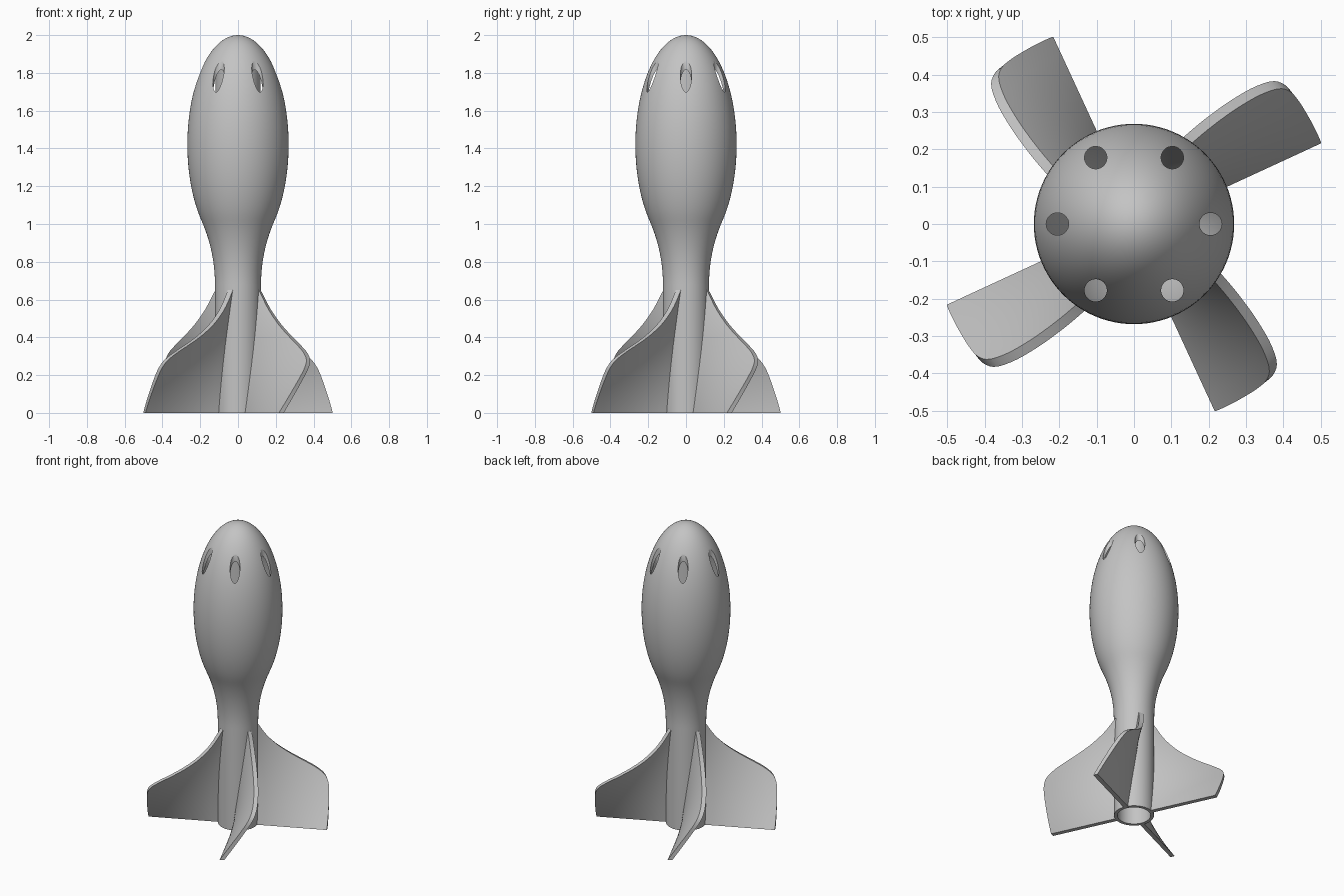
import bpy, bmesh, math

if "Cube" in bpy.data.objects:
    bpy.data.objects.remove(bpy.data.objects["Cube"], do_unlink=True)

grey = bpy.data.materials.new("plain_grey")
grey.use_nodes = True
grey.diffuse_color = (0.55, 0.55, 0.55, 1)
grey.node_tree.nodes["Principled BSDF"].inputs["Base Color"].default_value = (0.55, 0.55, 0.55, 1)

NECK, BELLY, BELLY_Z, HALF = 0.122, 0.268, 1.42, 0.58
JOIN, NECK_TOP = 1.02, 0.68


def make_object(name, bm):
    bmesh.ops.remove_doubles(bm, verts=bm.verts, dist=1e-5)
    bmesh.ops.recalc_face_normals(bm, faces=bm.faces)
    mesh = bpy.data.meshes.new(name)
    bm.to_mesh(mesh)
    bm.free()
    mesh.materials.append(grey)
    obj = bpy.data.objects.new(name, mesh)
    bpy.context.collection.objects.link(obj)
    return obj


def skin(bm, rings, closed):
    """Join neighbouring rings of points with quads."""
    rows = [[bm.verts.new(p) for p in ring] for ring in rings]
    n = len(rows[0])
    for i in range(len(rows) if closed else len(rows) - 1):
        a, b = rows[i], rows[(i + 1) % len(rows)]
        for j in range(n):
            k = (j + 1) % n
            bm.faces.new((a[j], a[k], b[k], b[j]))
    return rows


def lathe(name, profile, closed=False, steps=96):
    bm = bmesh.new()
    turn = [2 * math.pi * i / steps for i in range(steps)]
    skin(bm, [[(r * math.cos(a), r * math.sin(a), z) for a in turn] for r, z in profile], closed)
    return make_object(name, bm)


def smooth(obj):
    bpy.ops.object.select_all(action="DESELECT")
    obj.select_set(True)
    bpy.context.view_layer.objects.active = obj
    bpy.ops.object.shade_smooth_by_angle(angle=math.radians(35))


def cut(obj, cutter):
    mod = obj.modifiers.new("cut", "BOOLEAN")
    mod.operation, mod.solver, mod.object = "DIFFERENCE", "EXACT", cutter
    bpy.context.view_layer.objects.active = obj
    bpy.ops.object.modifier_apply(modifier=mod.name)
    bpy.data.objects.remove(cutter, do_unlink=True)


def egg(z, inset=0):
    q = (z - BELLY_Z) / (HALF - inset)
    return (BELLY - inset) * math.sqrt(max(0, 1 - q * q))


def flare(z):
    """Blend from the straight neck into the egg."""
    t, h = (z - NECK_TOP) / (JOIN - NECK_TOP), JOIN - NECK_TOP
    slope = (egg(JOIN + 0.001) - egg(JOIN)) / 0.001
    return (NECK * (2 * t**3 - 3 * t**2 + 1) + egg(JOIN) * (3 * t**2 - 2 * t**3)
            + slope * h * (t**3 - t**2))


# Body: egg-shaped head, narrow neck and open bore from below
outer = [(NECK - 0.002, 0), (NECK, NECK_TOP / 2)]
outer += [(flare(z), z) for z in (NECK_TOP + (JOIN - NECK_TOP) * i / 14 for i in range(14))]
start = math.asin((JOIN - BELLY_Z) / HALF)
for i in range(41):
    a = start + (math.pi / 2 - start) * i / 40
    outer.append((BELLY * math.cos(a), BELLY_Z + HALF * math.sin(a)))
bore = [(0, 1.86), (0.06, 1.85), (0.1, 1.8), (0.1, 0)]
body = lathe("body", outer + bore, closed=True)

# Hollow ring between the outer shell and the inner tube
WALL = 0.02
cavity = [(flare(z) - WALL, z) for z in (0.92, 0.96, 1.0)]
cavity += [(egg(z, WALL), z) for z in (1.04 + 0.86 * i / 30 for i in range(31))]
cavity += [(0.12, 1.9), (0.12, 0.92)]
cut(body, lathe("cavity_cutter", cavity, closed=True))

# Six vertical holes in the nose
bm = bmesh.new()
for k in range(6):
    a = math.radians(60 * k)
    made = bmesh.ops.create_cone(bm, cap_ends=True, segments=32, radius1=0.03, radius2=0.03, depth=0.5)
    bmesh.ops.translate(bm, verts=made["verts"], vec=(0.205 * math.cos(a), 0.205 * math.sin(a), 1.75))
cut(body, make_object("hole_cutter", bm))
smooth(body)

# Twisted fins: outer radius at each height
EDGE = [(0, 0.546), (0.12, 0.548), (0.2, 0.55), (0.24, 0.548), (0.28, 0.532), (0.32, 0.485),
        (0.36, 0.42), (0.4, 0.355), (0.44, 0.298), (0.48, 0.25), (0.55, 0.186), (0.65, 0.122)]
ROOT, HALF_THICK, TWIST = 0.108, 0.014, math.radians(70)


def edge_radius(z):
    """Smooth curve through the fin outline."""
    i = max(k for k in range(len(EDGE) - 1) if EDGE[k][0] <= z)
    (z0, r0), (z1, r1) = EDGE[i], EDGE[i + 1]

    def tangent(k):
        a, b = EDGE[max(k - 1, 0)], EDGE[min(k + 1, len(EDGE) - 1)]
        return (b[1] - a[1]) / (b[0] - a[0])
    h = z1 - z0
    t = (z - z0) / h
    return (r0 * (2 * t**3 - 3 * t**2 + 1) + r1 * (3 * t**2 - 2 * t**3)
            + tangent(i) * h * (t**3 - 2 * t**2 + t) + tangent(i + 1) * h * (t**3 - t**2))


def fin(name, heading):
    bm = bmesh.new()
    rings = []
    for i in range(53):
        z = 0.65 * i / 52
        c, s = math.cos(heading + TWIST * z), math.sin(heading + TWIST * z)
        radii = [ROOT + (edge_radius(z) - ROOT) * j / 8 for j in range(9)]
        flat = [(r, -HALF_THICK) for r in radii] + [(r, HALF_THICK) for r in reversed(radii)]
        rings.append([(r * c - w * s, r * s + w * c, z) for r, w in flat])
    rows = skin(bm, rings, False)
    bm.faces.new(rows[0])
    bm.faces.new(rows[-1])
    smooth(make_object(name, bm))


for k, place in enumerate(("left", "back", "right", "front")):
    fin(place + "_fin", math.radians(24.8 + 90 * k))
